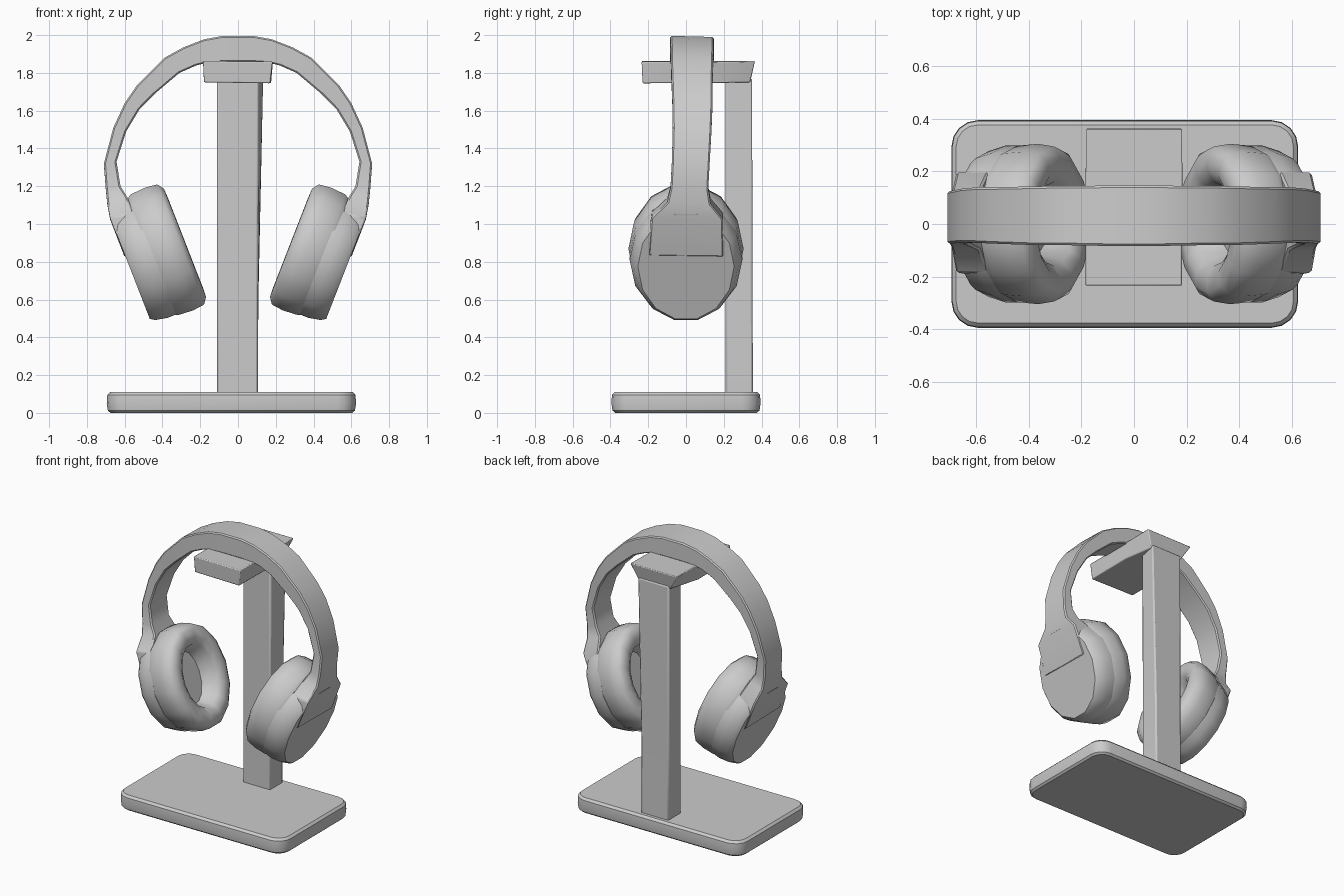
import bpy, bmesh, math
from mathutils import Vector

grey = bpy.data.materials.new("plain grey")
grey.diffuse_color = (0.6, 0.6, 0.6, 1)


def finish(bm, name, bevel=0.0, segments=2, angle=35):
    bmesh.ops.recalc_face_normals(bm, faces=bm.faces[:])
    mesh = bpy.data.meshes.new(name)
    bm.to_mesh(mesh)
    bm.free()
    mesh.materials.append(grey)
    ob = bpy.data.objects.new(name, mesh)
    bpy.context.collection.objects.link(ob)
    bpy.ops.object.select_all(action='DESELECT')
    bpy.context.view_layer.objects.active = ob
    ob.select_set(True)
    if bevel:
        mod = ob.modifiers.new("Bevel", 'BEVEL')
        mod.width, mod.segments = bevel, segments
        mod.limit_method, mod.angle_limit = 'ANGLE', math.radians(40)
    bpy.ops.object.shade_smooth_by_angle(angle=math.radians(angle))
    return ob


def loft(name, rings, bevel=0.0, segments=2, angle=35):
    """Skin a list of equal-length point rings and cap both ends."""
    bm = bmesh.new()
    loops = [[bm.verts.new(p) for p in ring] for ring in rings]
    n = len(loops[0])
    for a, b in zip(loops, loops[1:]):
        for i in range(n):
            j = (i + 1) % n
            bm.faces.new((a[i], a[j], b[j], b[i]))
    bm.faces.new(loops[0])
    bm.faces.new(loops[-1])
    return finish(bm, name, bevel, segments, angle)


def rounded_rect(x0, x1, y0, y1, r, z, steps=4):
    pts = []
    corners = [(x1 - r, y1 - r), (x0 + r, y1 - r), (x0 + r, y0 + r), (x1 - r, y0 + r)]
    for k, (cx, cy) in enumerate(corners):
        for s in range(steps + 1):
            a = math.pi / 2 * (k + s / steps)
            pts.append((cx + r * math.cos(a), cy + r * math.sin(a), z))
    return pts


# Base plate
loft("base", [rounded_rect(-0.695 + i, 0.625 - i, -0.395 + i, 0.395 - i, 0.1 - i, z)
              for i, z in [(0.02, 0), (0.006, 0.012), (0, 0.05), (0.003, 0.095), (0.018, 0.11)]])

# Upright post, slightly flared at its rear right top
loft("post", [
    [(-0.11, 0.21, 0.10), (0.105, 0.21, 0.10), (0.105, 0.355, 0.10), (-0.11, 0.355, 0.10)],
    [(-0.11, 0.21, 0.60), (0.105, 0.21, 0.60), (0.108, 0.352, 0.60), (-0.11, 0.352, 0.60)],
    [(-0.11, 0.21, 1.77), (0.108, 0.21, 1.77), (0.135, 0.35, 1.77), (-0.11, 0.35, 1.77)],
], 0.01)

# Rest on top of the post, narrowing beneath at the rear
loft("top_rest", [
    [(-0.18, -0.23, 1.75), (0.17, -0.23, 1.745), (0.175, 0.12, 1.745), (0.135, 0.34, 1.75),
     (-0.115, 0.34, 1.75), (-0.18, 0.12, 1.75)],
    [(-0.185, -0.235, 1.863), (0.183, -0.235, 1.86), (0.185, 0.13, 1.86), (0.185, 0.365, 1.863),
     (-0.185, 0.365, 1.863), (-0.185, 0.13, 1.86)],
], 0.006)

# Headband: outer x, z, inner x, z, then front and rear y, for one half
half = [
    (0.60, 0.83, 0.50, 0.87, -0.20, 0.20),
    (0.677, 1.03, 0.555, 1.06, -0.185, 0.195),
    (0.692, 1.11, 0.585, 1.14, -0.10, 0.13),
    (0.70, 1.19, 0.622, 1.20, -0.082, 0.118),
    (0.71, 1.32, 0.643, 1.33, -0.075, 0.125),
    (0.66, 1.51, 0.592, 1.49, -0.07, 0.135),
    (0.60, 1.64, 0.52, 1.61, -0.072, 0.14),
    (0.535, 1.735, 0.44, 1.69, -0.075, 0.14),
    (0.39, 1.88, 0.31, 1.80, -0.08, 0.143),
    (0.29, 1.935, 0.22, 1.84, -0.08, 0.145),
    (0.18, 1.978, 0.17, 1.852, -0.082, 0.145),
    (0.08, 1.996, 0.08, 1.858, -0.084, 0.147),
]


def section(row, s):
    ox, oz, ix, iz, y0, y1 = row
    return [(s * ox, y0, oz), (s * ox, y1, oz - 0.006), (s * ix, y1, iz), (s * ix, y0, iz)]


loft("headband", [section(r, -1) for r in half] + [section(r, 1) for r in reversed(half)],
     0.008, 1, 40)


# Ear cups: elliptical rings stacked along a tilted axis
def cup(name, side, rings, n=14, angle=35):
    centre = Vector((-0.575, 0, 0.775))
    axis = Vector((0.932, 0, 0.363))
    up = Vector((-0.363, 0, 0.932))
    out = []
    for depth, shift, ru, ry in rings:
        ring = []
        for k in range(n):
            a = 2 * math.pi * (k + 0.5) / n
            p = centre + axis * depth + up * (shift + ru * math.cos(a))
            ring.append((-side * p.x, ry * math.sin(a), p.z))
        out.append(ring)
    loft(name, out, angle=angle)


for side, label in ((-1, "left"), (1, "right")):
    cup(label + "_shell", side, [
        (0.0, 0.0, 0.305, 0.255), (0.025, 0.0, 0.322, 0.278),
        (0.09, 0.0, 0.335, 0.298), (0.14, 0.0, 0.335, 0.298)])
    cup(label + "_cushion", side, [
        (0.12, 0.01, 0.335, 0.285), (0.145, 0.01, 0.352, 0.298), (0.23, 0.01, 0.358, 0.305),
        (0.295, 0.01, 0.35, 0.295), (0.32, 0.01, 0.315, 0.26), (0.322, 0.01, 0.26, 0.205),
        (0.295, 0.01, 0.215, 0.16), (0.20, 0.01, 0.18, 0.125)], angle=50)
